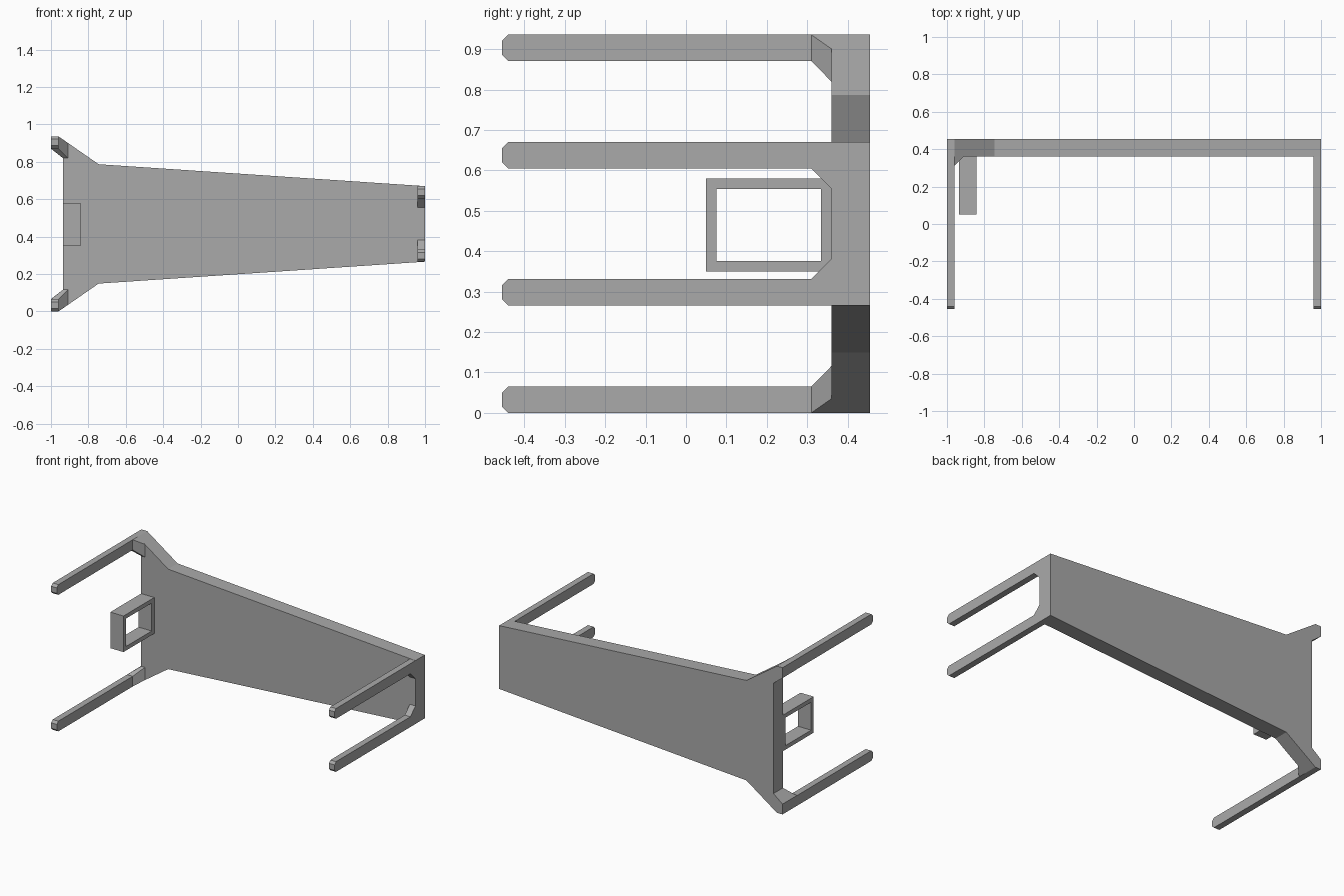
import bpy, bmesh

if "Cube" in bpy.data.objects:
    bpy.data.objects.remove(bpy.data.objects["Cube"])

grey = bpy.data.materials.new("plain grey")
grey.use_nodes = True
colour = (0.4, 0.4, 0.4, 1)
grey.diffuse_color = colour
grey.node_tree.nodes["Principled BSDF"].inputs["Base Color"].default_value = colour

MID = 0.468                      # mirror height of the whole frame
FRONT, BACK = 0.36, 0.455        # depth of the main panel
GUSSET, TIP = 0.31, -0.455       # where legs meet gussets, and leg ends


def finish(name, bm):
    bmesh.ops.recalc_face_normals(bm, faces=bm.faces)
    mesh = bpy.data.meshes.new(name)
    bm.to_mesh(mesh)
    bm.free()
    mesh.materials.append(grey)
    obj = bpy.data.objects.new(name, mesh)
    bpy.context.collection.objects.link(obj)
    return obj


def extrude(name, points, offset):
    """Extrude a closed 3D outline along an offset vector."""
    bm = bmesh.new()
    face = bm.faces.new([bm.verts.new(p) for p in points])
    out = bmesh.ops.extrude_face_region(bm, geom=[face])
    moved = [v for v in out["geom"] if isinstance(v, bmesh.types.BMVert)]
    bmesh.ops.translate(bm, verts=moved, vec=offset)
    return finish(name, bm)


def hull(name, points):
    bm = bmesh.new()
    verts = [bm.verts.new(p) for p in points]
    out = bmesh.ops.convex_hull(bm, input=verts)
    bmesh.ops.delete(bm, geom=out["geom_interior"], context='VERTS')
    bmesh.ops.dissolve_limit(bm, angle_limit=0.01, verts=bm.verts, edges=bm.edges)
    return finish(name, bm)


# Tapered main panel with flared corners at the wide end
upper = [(1, 0.67), (-0.745, 0.787), (-0.96, 0.936), (-1, 0.936),
         (-1, 0.87), (-0.936, 0.82)]
lower = [(x, 2 * MID - z) for x, z in reversed(upper)]
extrude("main_panel", [(x, FRONT, z) for x, z in upper + lower],
        (0, BACK - FRONT, 0))

for level, flip in (("upper", 1), ("lower", -1)):
    def z_at(z):
        return MID + flip * (z - MID)

    # Legs with chamfered tips; the narrow end also carries flat corner webs
    for side, x, top, end in (("right", -1, 0.936, GUSSET), ("left", 0.96, 0.67, FRONT)):
        low = top - 0.065
        outline = [(end, top), (TIP + 0.015, top), (TIP, top - 0.015),
                   (TIP, low + 0.015), (TIP + 0.015, low)]
        outline += [(GUSSET, low), (FRONT, low - 0.05)] if side == "left" else [(end, low)]
        extrude(f"{level}_{side}_leg", [(x, y, z_at(z)) for y, z in outline],
                (0.04, 0, 0))

    # Gussets blending the wide-end legs into the panel
    leg_section = [(-1, 0.936), (-0.96, 0.936), (-0.96, 0.871), (-1, 0.871)]
    root = [(-1, 0.936), (-0.96, 0.936), (-0.91, 0.901), (-0.91, 0.82),
            (-0.936, 0.82), (-1, 0.87)]
    hull(f"{level}_gusset", [(x, GUSSET, z_at(z)) for x, z in leg_section]
         + [(x, FRONT, z_at(z)) for x, z in root])

# Rectangular loop standing out from the panel near the wide end
bars = {"front": (0.05, 0.076, 0.35, 0.58), "back": (0.334, FRONT, 0.35, 0.58),
        "top": (0.076, 0.334, 0.554, 0.58), "bottom": (0.076, 0.334, 0.35, 0.376)}
for place, (y0, y1, z0, z1) in bars.items():
    corners = [(y0, z0), (y1, z0), (y1, z1), (y0, z1)]
    extrude(f"loop_{place}_bar", [(-0.936, y, z) for y, z in corners], (0.093, 0, 0))
